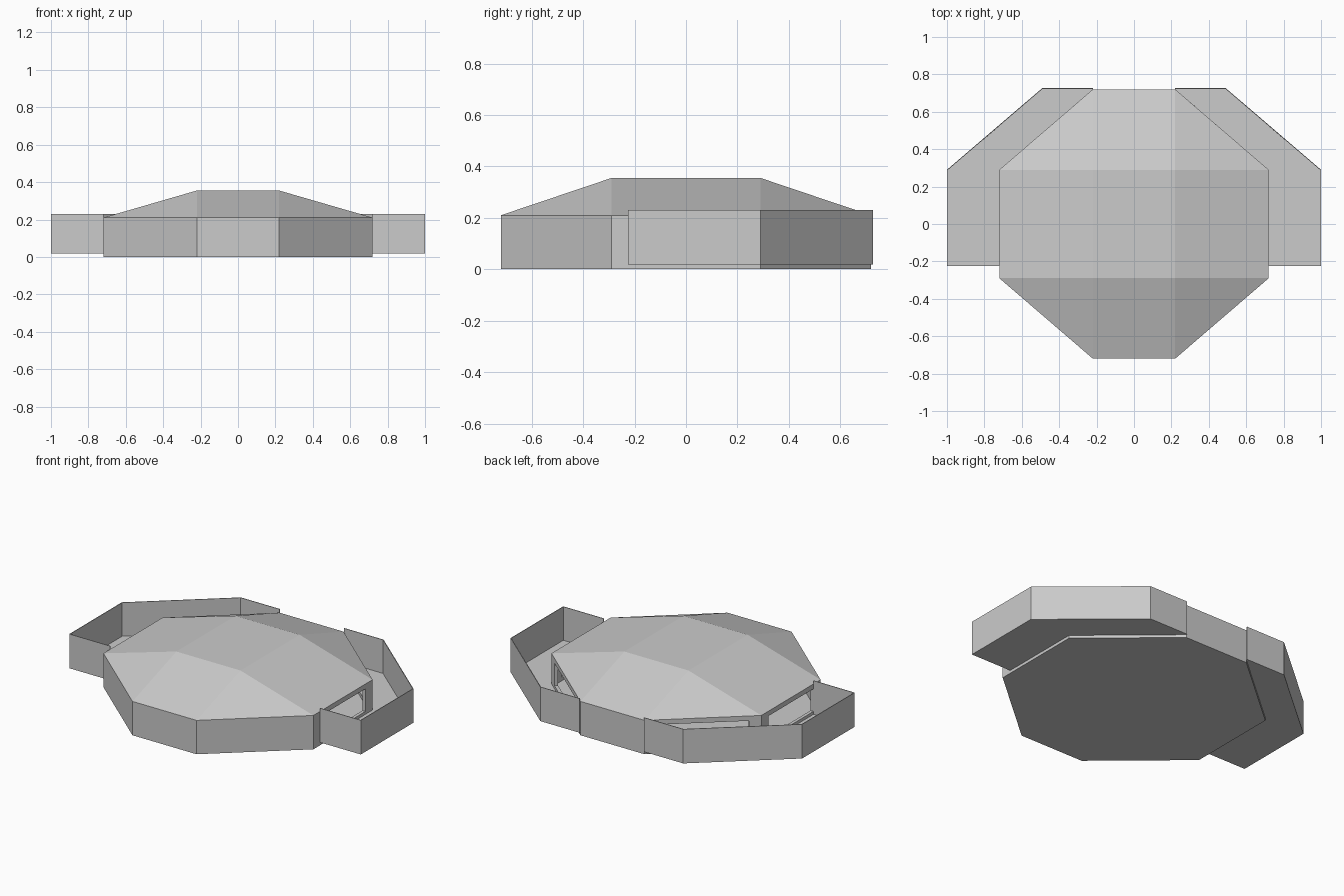
import bpy
from mathutils import Vector

if "Cube" in bpy.data.objects:
    bpy.data.objects.remove(bpy.data.objects["Cube"])

R, CX, CY = 0.72, 0.22, 0.29          # octagon half size and corner positions
WALL_TOP, ROOF_TOP = 0.21, 0.355
POD_LOW, POD_HIGH = 0.018, 0.23

grey = bpy.data.materials.new("hull grey")
grey.diffuse_color = (0.6, 0.6, 0.6, 1)
grey.use_nodes = True
grey.node_tree.nodes["Principled BSDF"].inputs["Base Color"].default_value = grey.diffuse_color


def make(name, faces, thickness):
    """Sheet object from a list of faces given as corner points, thickened inward."""
    verts, index, polys = [], {}, []
    for face in faces:
        ids = []
        for p in face:
            key = tuple(round(c, 4) for c in p)
            if key not in index:
                index[key] = len(verts)
                verts.append(key)
            ids.append(index[key])
        polys.append(ids)
    me = bpy.data.meshes.new(name)
    me.from_pydata(verts, [], polys)
    me.materials.append(grey)
    ob = bpy.data.objects.new(name, me)
    bpy.context.collection.objects.link(ob)
    mod = ob.modifiers.new("thickness", 'SOLIDIFY')
    mod.thickness = thickness
    mod.offset = -1
    mod.use_even_offset = True
    return ob


def at(p, z):
    return (p[0], p[1], z)


def wall(a, b, z0, z1):
    return [at(a, z0), at(b, z0), at(b, z1), at(a, z1)]


def window_wall(a, b, z0, z1, side=0.07, low=0.04, high=0.18):
    """Wall with a rectangular opening, as four border faces."""
    va, vb = Vector(a), Vector(b)
    d = (vb - va).normalized() * side
    outer = wall(a, b, z0, z1)
    inner = wall(va + d, vb - d, low, high)
    return [[outer[i], outer[(i + 1) % 4], inner[(i + 1) % 4], inner[i]]
            for i in range(4)]


# Hull: floor and eight walls, with openings towards the side pods
octagon = [(-CX, -R), (CX, -R), (R, -CY), (R, CY),
           (CX, R), (-CX, R), (-R, CY), (-R, -CY)]
faces = [[at(p, 0) for p in reversed(octagon)]]
for i, a in enumerate(octagon):
    b = octagon[(i + 1) % 8]
    if i in (2, 3, 5, 6):
        faces += window_wall(a, b, 0, WALL_TOP)
    else:
        faces.append(wall(a, b, 0, WALL_TOP))
make("hull", faces, 0.02)

# Roof: flat centre, four slopes and four corner triangles
top = [(CX, -CY), (CX, CY), (-CX, CY), (-CX, -CY)]
roof = [[at(p, ROOF_TOP) for p in top]]
for i in range(4):
    c, n = top[i], top[(i + 1) % 4]
    e = [octagon[(2 * i + k + 1) % 8] for k in range(3)]
    roof.append([at(c, ROOF_TOP), at(e[0], WALL_TOP), at(e[1], WALL_TOP)])
    roof.append([at(c, ROOF_TOP), at(e[1], WALL_TOP), at(e[2], WALL_TOP),
                 at(n, ROOF_TOP)])
make("roof", roof, 0.012)

# Side pods: open-topped trays wrapped around the side and rear corner
rim = [(R, -0.225), (1, -0.225), (1, CY), (0.49, 0.727), (CX, 0.727)]
inner_edge = [(CX, R), (R, CY)]
for name, s in (("right_pod", 1), ("left_pod", -1)):
    path = [(x * s, y) for x, y in rim]
    base = path + [(x * s, y) for x, y in inner_edge]
    pod = [[at(p, POD_LOW) for p in reversed(base)]]
    pod += [wall(a, b, POD_LOW, POD_HIGH) for a, b in zip(path, path[1:])]
    if s < 0:                          # keep faces outward on the mirrored side
        pod = [f[::-1] for f in pod]
    make(name, pod, 0.004)
